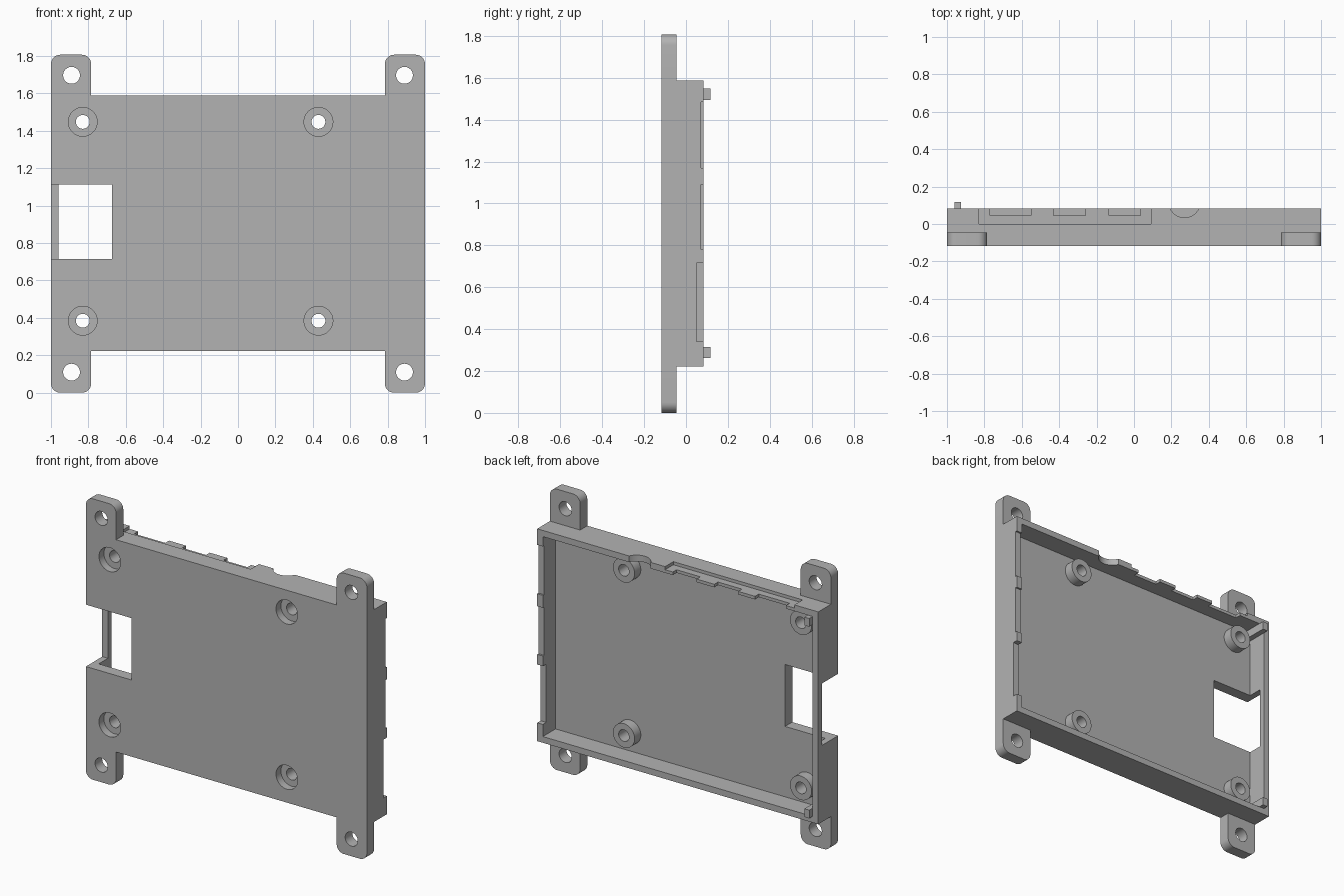
import bpy, bmesh, math
from mathutils import Matrix, Vector

old = bpy.data.objects.get("Cube")
if old:
    bpy.data.objects.remove(old)

grey = bpy.data.materials.new("plain grey")
grey.use_nodes = True
grey.diffuse_color = (0.45, 0.45, 0.45, 1)
grey.node_tree.nodes["Principled BSDF"].inputs["Base Color"].default_value = (0.45, 0.45, 0.45, 1)

FRONT, FLOOR, RIM, PEG_END = -0.118, -0.045, 0.084, 0.118
BOTTOM, TOP, WALL = 0.222, 1.588, 0.04
HEIGHT = 1.807
BIG = 0.3


def finish(name, bm):
    bmesh.ops.recalc_face_normals(bm, faces=bm.faces)
    mesh = bpy.data.meshes.new(name)
    bm.to_mesh(mesh)
    bm.free()
    mesh.materials.append(grey)
    obj = bpy.data.objects.new(name, mesh)
    bpy.context.collection.objects.link(obj)
    return obj


def box(name, x, y, z):
    bm = bmesh.new()
    lo, hi = Vector((x[0], y[0], z[0])), Vector((x[1], y[1], z[1]))
    bmesh.ops.create_cube(bm, size=1, matrix=Matrix.Translation((lo + hi) / 2)
                          @ Matrix.Diagonal((*(hi - lo), 1)))
    return finish(name, bm)


def cylinder(name, center, radius, length, axis="Y"):
    bm = bmesh.new()
    turn = Matrix.Rotation(math.pi / 2, 4, "X") if axis == "Y" else Matrix.Identity(4)
    bmesh.ops.create_cone(bm, cap_ends=True, segments=48, radius1=radius, radius2=radius,
                          depth=length, matrix=Matrix.Translation(center) @ turn)
    return finish(name, bm)


def cut(obj, cutters):
    # Subtract each cutter, keep the result, and discard the cutters
    for cutter in cutters:
        cutter.hide_render = True
        mod = obj.modifiers.new("cut", "BOOLEAN")
        mod.operation, mod.solver, mod.object = "DIFFERENCE", "EXACT", cutter
    bpy.context.view_layer.update()
    graph = bpy.context.evaluated_depsgraph_get()
    result = bpy.data.meshes.new_from_object(obj.evaluated_get(graph))
    obj.modifiers.clear()
    obj.data = result
    for cutter in cutters:
        bpy.data.objects.remove(cutter)


def smooth(obj):
    bpy.ops.object.select_all(action="DESELECT")
    obj.select_set(True)
    bpy.context.view_layer.objects.active = obj
    bpy.ops.object.shade_smooth_by_angle(angle=math.radians(30))


screws = [(x, z) for x in (-0.83, 0.43) for z in (0.385, 1.448)]

# Open tray: front plate with four walls
tray = box("tray", (-1, 1), (FRONT, RIM), (BOTTOM, TOP))
cutters = [box("cavity", (-1 + WALL, 1 - WALL), (FLOOR, BIG), (BOTTOM + WALL, TOP - WALL)),
           box("side_window", (-1.1, -0.674), (-BIG, 0.048), (0.715, 1.113)),
           box("top_recess", (-0.83, 0.09), (0, BIG), (TOP - 0.02, TOP + 0.1)),
           cylinder("round_notch", (0.27, 0.118, TOP), 0.084, 0.2, "Z")]
# Rim notches in the top wall
for x in ((-0.77, -0.55), (-0.43, -0.26), (-0.135, 0.035)):
    cutters.append(box("top_notch", x, (0.046, BIG), (TOP - 0.1, TOP + 0.1)))
# Rim notches in the left wall
for z, y in (((0.34, 0.715), 0.05), ((0.78, 1.09), 0.072), ((1.17, 1.485), 0.072)):
    cutters.append(box("side_notch", (0.9, 1.1), (y, BIG), z))
# Counterbored screw holes
for x, z in screws:
    cutters.append(cylinder("counterbore", (x, FRONT, z), 0.077, 0.1))
    cutters.append(cylinder("screw_hole", (x, FRONT, z), 0.037, 0.4))
cut(tray, cutters)
smooth(tray)

# Hollow screw bosses on the inside
for x, z in screws:
    boss = cylinder("screw_boss", (x, (FLOOR + 0.018) / 2, z), 0.077, 0.018 - FLOOR)
    cut(boss, [cylinder("boss_bore", (x, 0, z), 0.037, 0.4)])
    smooth(boss)

# Corner pegs rising past the rim
for z in ((BOTTOM + WALL, 0.315), (1.495, TOP - WALL)):
    box("corner_peg", (-1 + WALL, -0.925), (FLOOR, PEG_END), z)


def mounting_ear(side, upper):
    # Rounded outline at the free end, straight where it meets the tray
    inner, outer, r = 0.785, 1.0, 0.05
    outline = [(inner, BOTTOM)]
    for cx, start in ((inner + r, math.pi), (outer - r, 1.5 * math.pi)):
        for i in range(9):
            a = start + i * math.pi / 16
            outline.append((cx + r * math.cos(a), r + r * math.sin(a)))
    outline.append((outer, BOTTOM))

    def place(x, z):
        return x * side, HEIGHT - z if upper else z

    bm = bmesh.new()
    verts = []
    for p in outline:
        x, z = place(*p)
        verts.append(bm.verts.new((x, FRONT, z)))
    face = bm.faces.new(verts)
    moved = bmesh.ops.extrude_face_region(bm, geom=[face])["geom"]
    bmesh.ops.translate(bm, vec=(0, -0.045 - FRONT, 0),
                        verts=[v for v in moved if isinstance(v, bmesh.types.BMVert)])
    ear = finish("mounting_ear", bm)
    x, z = place(0.89, 0.11)
    cut(ear, [cylinder("ear_hole", (x, 0, z), 0.045, 0.5)])
    smooth(ear)


# Four mounting ears
for side in (-1, 1):
    for upper in (False, True):
        mounting_ear(side, upper)
